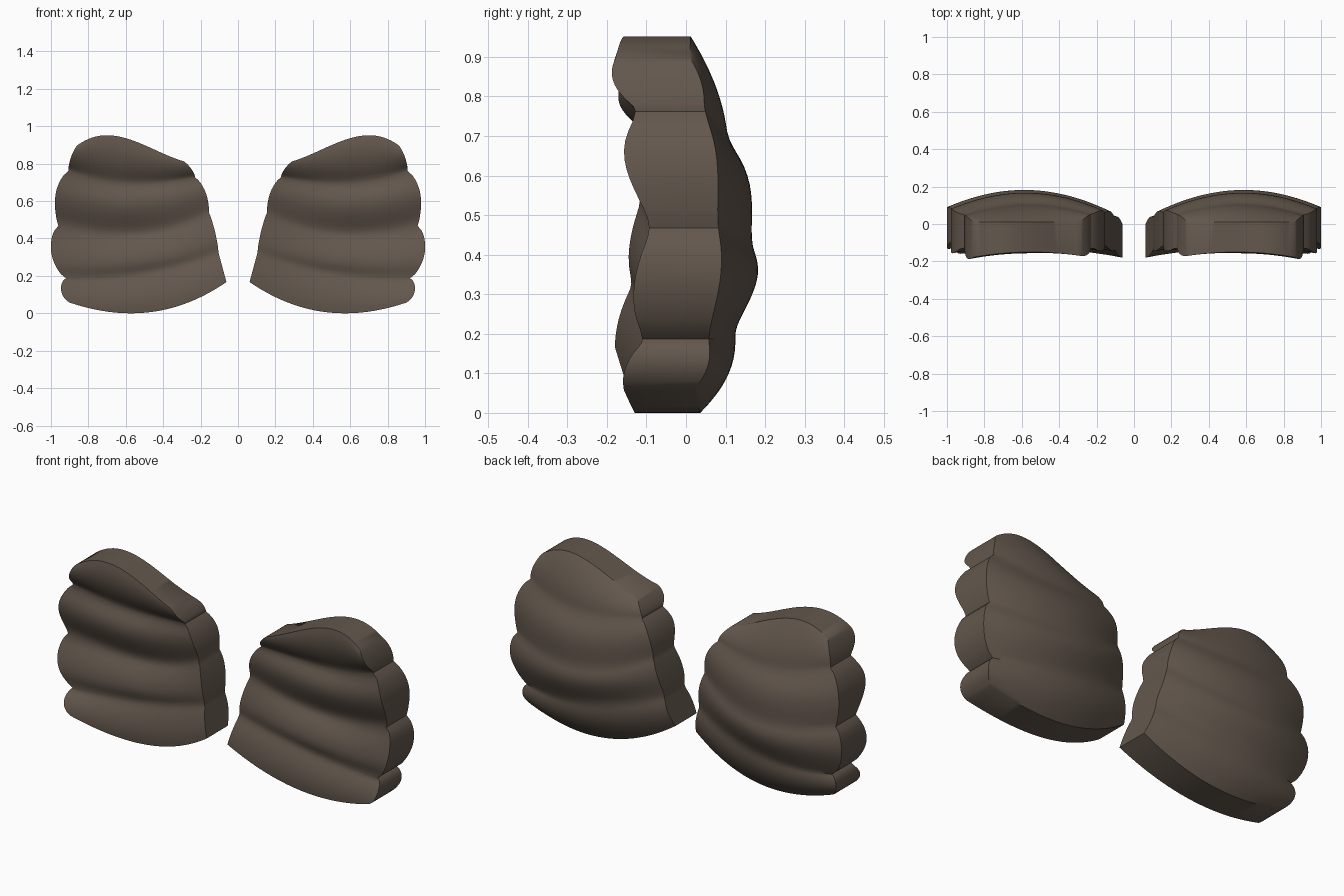
import bpy, bmesh, math

if "Cube" in bpy.data.objects:
    bpy.data.objects.remove(bpy.data.objects["Cube"])

mat = bpy.data.materials.new("dark brown")
mat.diffuse_color = (0.125, 0.096, 0.074, 1)
mat.use_nodes = True
mat.node_tree.nodes["Principled BSDF"].inputs["Base Color"].default_value = mat.diffuse_color

# Crease rows, bottom to top:
# (x inner, x outer), z at u=0,1/3,2/3,1, front y inner/mid/outer, back y inner/mid/outer
ROWS = [
    ((.062, .90), (.17, .035, .004, .06), (-.18, -.13, -.157), (.00, .035, .02)),
    ((.105, .92), (.33, .245, .20, .19), (-.133, -.085, -.10), (.035, .122, .055)),
    ((.155, .96), (.54, .44, .425, .47), (-.112, -.05, -.085), (.06, .166, .08)),
    ((.23, .905), (.73, .695, .70, .765), (-.122, -.075, -.115), (.05, .105, .045)),
    ((.29, .86), (.815, .893, .953, .90), (-.17, -.15, -.178), (.01, .012, .01)),
]
# Bulge of each band: inner side, outer side, front, back
BULGE = [(.0, .036, .022, .032), (.008, .059, .04, .032),
         (.025, .047, .055, .032), (.012, .012, .035, .022)]
# Where each bulge peaks (above 1 = higher): side, front, back
SKEW = [(1, 1, 1), (1, .8, 1.4), (1.3, 1.4, 1.4), (1, 1, 1)]
NU, NT = 28, 12


def lagrange(vals, u):
    n = len(vals) - 1
    total = 0
    for i, v in enumerate(vals):
        w = 1
        for j in range(n + 1):
            if j != i:
                w *= (u * n - j) / (i - j)
        total += v * w
    return total


def swell(t, skew, power):
    return math.sin(math.pi * t ** skew) ** power if 0 < t < 1 else 0


def section(band, t):
    """One cross row: front points and back points."""
    a, b = ROWS[band], ROWS[band + 1]
    bi, bo, bf, bb = BULGE[band]
    ks, kf, kb = SKEW[band]
    s, sf, sb = swell(t, ks, .65), swell(t, kf, .85), swell(t, kb, .85)

    def mix(k, u):
        return lagrange(a[k], u) * (1 - t) + lagrange(b[k], u) * t
    front, back = [], []
    for i in range(NU + 1):
        u = i / NU
        xi, xo = mix(0, 0) - bi * s, mix(0, 1) + bo * s
        x, z = xi + (xo - xi) * u, mix(1, u)
        edge = 0.6 + 0.4 * math.sin(math.pi * u)
        fade = 0.5 + 0.5 * min(1, u * 2)
        front.append((x, mix(2, u) - bf * fade * sf, z))
        back.append((x, mix(3, u) + bb * edge * sb, z))
    return front, back


def soften(rings, rounds):
    """Round the creases on the front and back, leaving the side walls crisp."""
    n = len(rings[0])
    for _ in range(rounds):
        ys = [[v.co.y for v in r] for r in rings]
        for k in range(1, len(rings) - 1):
            for i in range(n):
                rings[k][i].co.y = .5 * ys[k][i] + .25 * (ys[k - 1][i] + ys[k + 1][i])


def padded_plate(name, side):
    bm = bmesh.new()
    rings = []
    for band in range(4):
        for k in range(NT + (band == 3)):
            f, b = section(band, k / NT)
            rings.append([bm.verts.new((side * x, y, z)) for x, y, z in f + b[::-1]])
    soften(rings, 2)
    n = 2 * (NU + 1)
    # wrapped surface
    for r0, r1 in zip(rings, rings[1:]):
        for i in range(n):
            j = (i + 1) % n
            bm.faces.new((r0[i], r0[j], r1[j], r1[i]))
    # bottom and top edges
    for r in (rings[0], rings[-1]):
        for i in range(NU):
            bm.faces.new((r[i], r[i + 1], r[n - 2 - i], r[n - 1 - i]))
    bmesh.ops.recalc_face_normals(bm, faces=bm.faces[:])
    low = min(v.co.z for v in bm.verts)
    for v in bm.verts:
        v.co.z -= low
    me = bpy.data.meshes.new(name)
    bm.to_mesh(me)
    bm.free()
    me.materials.append(mat)
    ob = bpy.data.objects.new(name, me)
    bpy.context.collection.objects.link(ob)
    bpy.ops.object.select_all(action='DESELECT')
    ob.select_set(True)
    bpy.context.view_layer.objects.active = ob
    bpy.ops.object.shade_smooth_by_angle(angle=math.radians(40))


padded_plate("right_padded_plate", 1)
padded_plate("left_padded_plate", -1)
